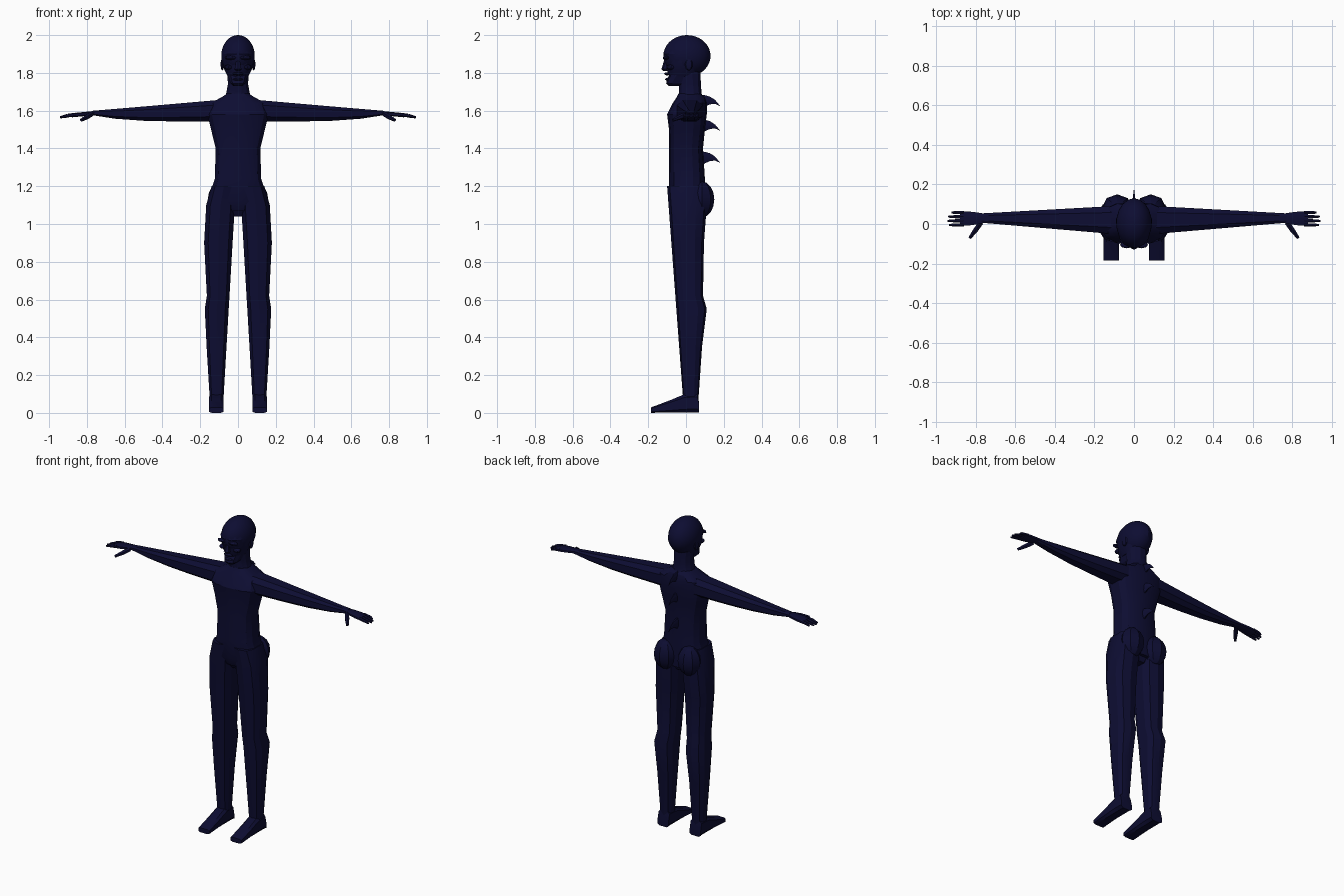
import bpy, bmesh, math
from mathutils import Vector, Matrix

cube = bpy.data.objects.get("Cube")
if cube:
    bpy.data.objects.remove(cube, do_unlink=True)

navy = bpy.data.materials.new("dark navy")
navy.use_nodes = True
colour = (.004, .004, .032, 1)
navy.diffuse_color = colour
navy.node_tree.nodes["Principled BSDF"].inputs["Base Color"].default_value = colour


def finish(name, bm, mirror=False):
    """Turn a bmesh into a named, shaded object, mirrored across x if asked."""
    bmesh.ops.recalc_face_normals(bm, faces=bm.faces)
    mesh = bpy.data.meshes.new(name)
    bm.to_mesh(mesh)
    bm.free()
    mesh.materials.append(navy)
    ob = bpy.data.objects.new(name, mesh)
    bpy.context.collection.objects.link(ob)
    bpy.ops.object.select_all(action="DESELECT")
    ob.select_set(True)
    bpy.context.view_layer.objects.active = ob
    bpy.ops.object.shade_smooth_by_angle(angle=math.radians(25))
    if mirror:
        ob.modifiers.new("mirror", "MIRROR")


def rounded(angle_part, low, high, power):
    """Coordinate on a rounded-box outline between low and high."""
    reach = math.copysign(abs(angle_part) ** power, angle_part)
    return (low + high) / 2 + reach * (high - low) / 2


def loft(name, rings, sides=10, power=.7, axis="z", mirror=False):
    """Skin rings of (position, low u, high u, low v, high v) along an axis."""
    bm = bmesh.new()
    loops = []
    for position, u_low, u_high, v_low, v_high in rings:
        loop = []
        for i in range(sides):
            angle = math.tau * (i + .5) / sides
            u = rounded(math.cos(angle), u_low, u_high, power)
            v = rounded(math.sin(angle), v_low, v_high, power)
            places = {"x": (position, u, v), "y": (u, position, v), "z": (u, v, position)}
            loop.append(bm.verts.new(places[axis]))
        loops.append(loop)
    for near, far in zip(loops, loops[1:]):
        for i in range(sides):
            j = (i + 1) % sides
            bm.faces.new((near[i], near[j], far[j], far[i]))
    bm.faces.new(loops[0])
    bm.faces.new(loops[-1])
    finish(name, bm, mirror)


def ring(z, width, front=-.09, back=.1):
    return z, -width, width, front, back


def blob(name, centre, size, mirror=False, segments=8):
    bm = bmesh.new()
    matrix = Matrix.Translation(centre) @ Matrix.Diagonal((*size, 1))
    bmesh.ops.create_uvsphere(bm, u_segments=segments, v_segments=segments,
                              radius=1, matrix=matrix)
    finish(name, bm, mirror)


def digit(name, points, radius):
    """Finger made of tapering segments through the points."""
    bm = bmesh.new()
    points = [Vector(p) for p in points]
    for start, end, taper in zip(points, points[1:], (1, .6)):
        along = end - start
        turn = along.to_track_quat("Z", "Y").to_matrix().to_4x4()
        bmesh.ops.create_cone(bm, cap_ends=True, segments=6, radius1=radius,
                              radius2=radius * taper, depth=along.length,
                              matrix=Matrix.Translation((start + end) / 2) @ turn)
    finish(name, bm, mirror=True)


# Torso, pelvis and neck
loft("torso", [
    ring(1.07, width=.1, front=-.07),
    ring(1.12, width=.165),
    ring(1.24, width=.125),
    ring(1.4, width=.12, back=.09),
    ring(1.5, width=.145),
    ring(1.58, width=.165, front=-.1, back=.11),
    ring(1.64, width=.15, front=-.07, back=.11),
    ring(1.67, width=.09, front=-.05),
    ring(1.69, width=.06, front=-.04, back=.08),
], sides=14)
loft("pelvis", [
    ring(1.04, width=.04, front=-.04, back=.07),
    ring(1.11, width=.07, front=-.08),
    ring(1.16, width=.1, front=-.08),
], sides=8)
loft("neck", [
    ring(1.64, width=.09, front=-.04),
    ring(1.69, width=.065, front=-.04, back=.085),
    ring(1.74, width=.055, front=-.04, back=.08),
    ring(1.83, width=.06, front=-.06, back=.08),
], sides=12, power=.9)
blob("buttock", (.085, .085, 1.13), (.075, .065, .095), mirror=True)

# Head: cranium, face, jaw and features
blob("cranium", (0, .005, 1.89), (.09, .125, .11), segments=18)
loft("face", [
    ring(1.78, width=.055, front=-.09, back=.06),
    ring(1.82, width=.075, front=-.105, back=.08),
    ring(1.86, width=.085, front=-.105),
    ring(1.9, width=.085, front=-.12),
    ring(1.94, width=.07, front=-.1, back=.08),
], sides=16, power=.9)
loft("jaw", [
    ring(1.73, width=.025, back=-.02),
    ring(1.745, width=.042, front=-.105, back=.01),
    ring(1.77, width=.05, front=-.1, back=.04),
    ring(1.8, width=.06, front=-.08, back=.05),
])
loft("nose", [
    ring(1.81, width=.012, front=-.12, back=-.08),
    ring(1.82, width=.02, front=-.13, back=-.08),
    ring(1.87, width=.01, front=-.115, back=-.08),
], sides=6)
blob("brow", (.037, -.105, 1.88), (.034, .018, .011), mirror=True)
blob("cheekbone", (.05, -.08, 1.83), (.022, .024, .014), mirror=True)
blob("upper_lip", (0, -.1, 1.795), (.03, .016, .008))
blob("lower_lip", (0, -.097, 1.766), (.028, .014, .007))
blob("ear", (.083, .015, 1.845), (.009, .02, .032), mirror=True)

# Arms: even taper from shoulder to wrist, underside rising near the wrist
shoulder, wrist = .1, .77
arm_rings = []
for x in (shoulder, .2, .35, .5, .65, wrist):
    t = (x - shoulder) / (wrist - shoulder)
    middle = .02 + .01 * t
    depth = .075 - .05 * t
    arm_rings.append((x, middle - depth, middle + depth,
                      1.54 + .035 * t ** 4, 1.66 - .06 * t))
loft("arm", arm_rings, sides=8, axis="x", mirror=True)

# Hands: widening palm, four fingers and a thumb
palm_rings = []
for x, spread in ((.75, .025), (.79, .033), (.84, .04), (.88, .04)):
    drop = (x - .75) / 10
    palm_rings.append((x, .03 - spread, .03 + spread * .9, 1.577 - drop, 1.6 - drop))
loft("palm", palm_rings, sides=8, axis="x", mirror=True)
fingers = {"index": .935, "middle": .942, "ring": .938, "little": .92}
for i, (finger, tip) in enumerate(fingers.items()):
    y = -.005 + i * .021
    digit(finger + "_finger", [(.86, y, 1.58), (.9, y, 1.574), (tip, y, 1.565)], .0095)
digit("thumb", [(.775, .005, 1.582), (.8, -.03, 1.567), (.83, -.07, 1.55)], .014)

# Legs: the inside and the front slope evenly from hip to ankle
leg_rings = []
for z, outer, back in ((.06, .15, .065), (.35, .168, .085), (.55, .178, .11),
                       (.62, .167, .09), (.9, .182, .095), (1.1, .171, .11),
                       (1.2, .142, .1)):
    leg_rings.append((z, .08 - .06 * z, outer, -.01 - .075 * z, back))
loft("leg", leg_rings, mirror=True)

# Feet: wedge from ankle to toes on a flat sole
foot_rings = []
for y, height in ((.07, .05), (.06, .105), (-.01, .1), (-.08, .07), (-.15, .043), (-.185, .03)):
    foot_rings.append((y, .074, .155, 0, height))
loft("foot", foot_rings, sides=8, power=.5, axis="y", mirror=True)


# Hooked spikes down the spine, thin and drooping at the tip
for name, z in (("upper", 1.645), ("middle", 1.515), ("lower", 1.345)):
    spike_rings = []
    for step in range(5):
        t = step / 4
        half = .042 * (1 - t) + .001
        height = z + .03 * t - .05 * t ** 3
        spike_rings.append((.075 + .105 * t, -half / 3, half / 3, height - half, height + half))
    loft(name + "_spine_spike", spike_rings, sides=8, power=1, axis="y")
